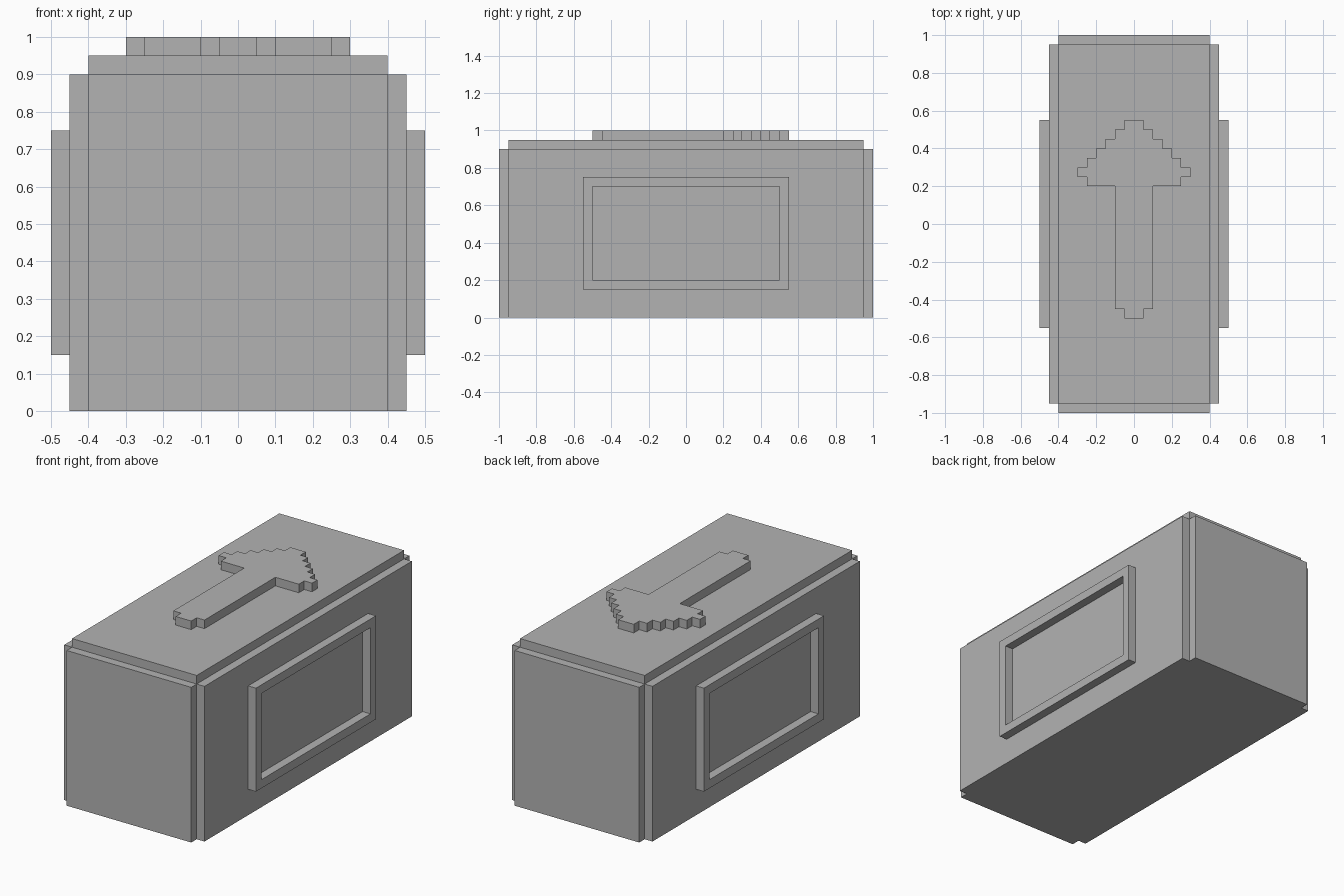
import bpy
import bmesh

cube = bpy.data.objects.get("Cube")
if cube:
    bpy.data.objects.remove(cube, do_unlink=True)

grey = bpy.data.materials.new("plain_grey")
grey.use_nodes = True
colour = (0.45, 0.45, 0.45, 1)
grey.diffuse_color = colour
for node in grey.node_tree.nodes:
    if node.type == "BSDF_PRINCIPLED":
        node.inputs["Base Color"].default_value = colour


def add_object(name, bm):
    bmesh.ops.recalc_face_normals(bm, faces=bm.faces)
    mesh = bpy.data.meshes.new(name)
    bm.to_mesh(mesh)
    bm.free()
    mesh.materials.append(grey)
    obj = bpy.data.objects.new(name, mesh)
    bpy.context.collection.objects.link(obj)
    return obj


def extrude(bm, faces, offset):
    result = bmesh.ops.extrude_face_region(bm, geom=faces, use_keep_orig=True)
    verts = [g for g in result["geom"] if isinstance(g, bmesh.types.BMVert)]
    bmesh.ops.translate(bm, verts=verts, vec=offset)


def prism(name, outline, bottom, top):
    bm = bmesh.new()
    face = bm.faces.new([bm.verts.new((x, y, bottom)) for x, y in outline])
    extrude(bm, [face], (0, 0, top - bottom))
    return add_object(name, bm)


def symmetric(right_half):
    # Close an outline by reflecting its right half across x = 0
    return right_half + [(-x, y) for x, y in reversed(right_half)]


# Block with a square notch down each vertical corner
prism("body", symmetric([(0.4, -1), (0.4, -0.95), (0.45, -0.95),
                         (0.45, 0.95), (0.4, 0.95), (0.4, 1)]), 0, 0.9)

# Raised lid panel
prism("lid", symmetric([(0.4, -0.95), (0.4, 0.95)]), 0.9, 0.95)

# Stepped arrow, as half widths of bands between successive y levels
levels = [-0.5, -0.45, 0.2, 0.25, 0.3, 0.35, 0.4, 0.45, 0.5, 0.55]
widths = [0.05, 0.1, 0.25, 0.3, 0.25, 0.2, 0.15, 0.1, 0.05]
steps = []
for low, high, width in zip(levels, levels[1:], widths):
    steps += [(width, low), (width, high)]
prism("top_arrow", symmetric(steps), 0.95, 1)

# Raised rectangular frame, mirrored onto the other side
bm = bmesh.new()
corners = [(-0.55, 0.15), (0.55, 0.15), (0.55, 0.75), (-0.55, 0.75)]
panel = bm.faces.new([bm.verts.new((0.45, y, z)) for y, z in corners])
bm.normal_update()
rim = bmesh.ops.inset_individual(bm, faces=[panel], thickness=0.05,
                                 use_even_offset=True)["faces"]
rim = [f for f in rim if f != panel]
bmesh.ops.delete(bm, geom=[panel], context="FACES_ONLY")
extrude(bm, rim, (0.05, 0, 0))
frame = add_object("side_frames", bm)
frame.modifiers.new("mirror", "MIRROR").use_axis[0] = True
